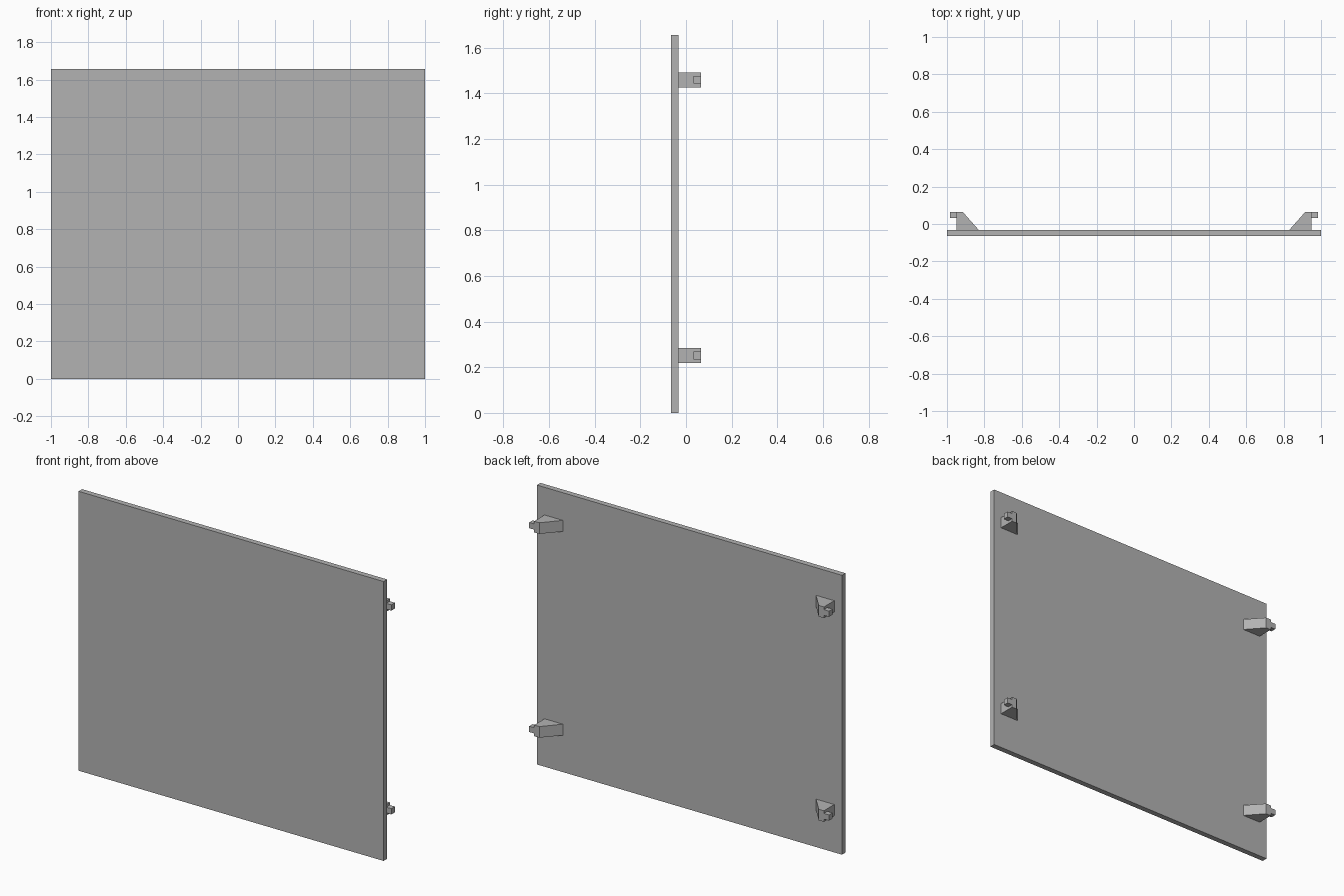
import bpy
import bmesh

cube = bpy.data.objects.get("Cube")
if cube:
    bpy.data.objects.remove(cube, do_unlink=True)

grey = bpy.data.materials.new("plain_grey")
grey.use_nodes = True
colour = (0.45, 0.45, 0.45, 1)
grey.diffuse_color = colour
grey.node_tree.nodes["Principled BSDF"].inputs["Base Color"].default_value = colour


def prism(name, profile, z_low, z_high):
    """Extrude an (x, y) outline upwards into a solid part."""
    bm = bmesh.new()
    base = bm.faces.new([bm.verts.new((x, y, z_low)) for x, y in profile])
    top = bmesh.ops.extrude_face_region(bm, geom=[base])["geom"]
    verts = [v for v in top if isinstance(v, bmesh.types.BMVert)]
    bmesh.ops.translate(bm, verts=verts, vec=(0, 0, z_high - z_low))
    bmesh.ops.recalc_face_normals(bm, faces=bm.faces)
    mesh = bpy.data.meshes.new(name)
    bm.to_mesh(mesh)
    bm.free()
    mesh.materials.append(grey)
    obj = bpy.data.objects.new(name, mesh)
    bpy.context.collection.objects.link(obj)
    return obj


def rectangle(x0, x1, y0, y1):
    return [(x0, y0), (x1, y0), (x1, y1), (x0, y1)]


# Flat panel
FRONT, BACK, REAR = -0.065, -0.032, 0.065
prism("panel", rectangle(-1, 1, FRONT, BACK), 0, 1.656)

# Four wedge brackets, each with a small peg pointing outwards
wedge = [(0.83, BACK), (0.95, BACK), (0.95, REAR), (0.916, REAR)]
peg = rectangle(0.95, 0.983, 0.032, REAR)
for side, sign in (("left", 1), ("right", -1)):
    for level, z in (("lower", 0.251), ("upper", 1.459)):
        for part, outline, half in (("bracket", wedge, 0.033), ("peg", peg, 0.017)):
            points = [(sign * x, y) for x, y in outline]
            prism(f"{level}_{side}_{part}", points, z - half, z + half)
